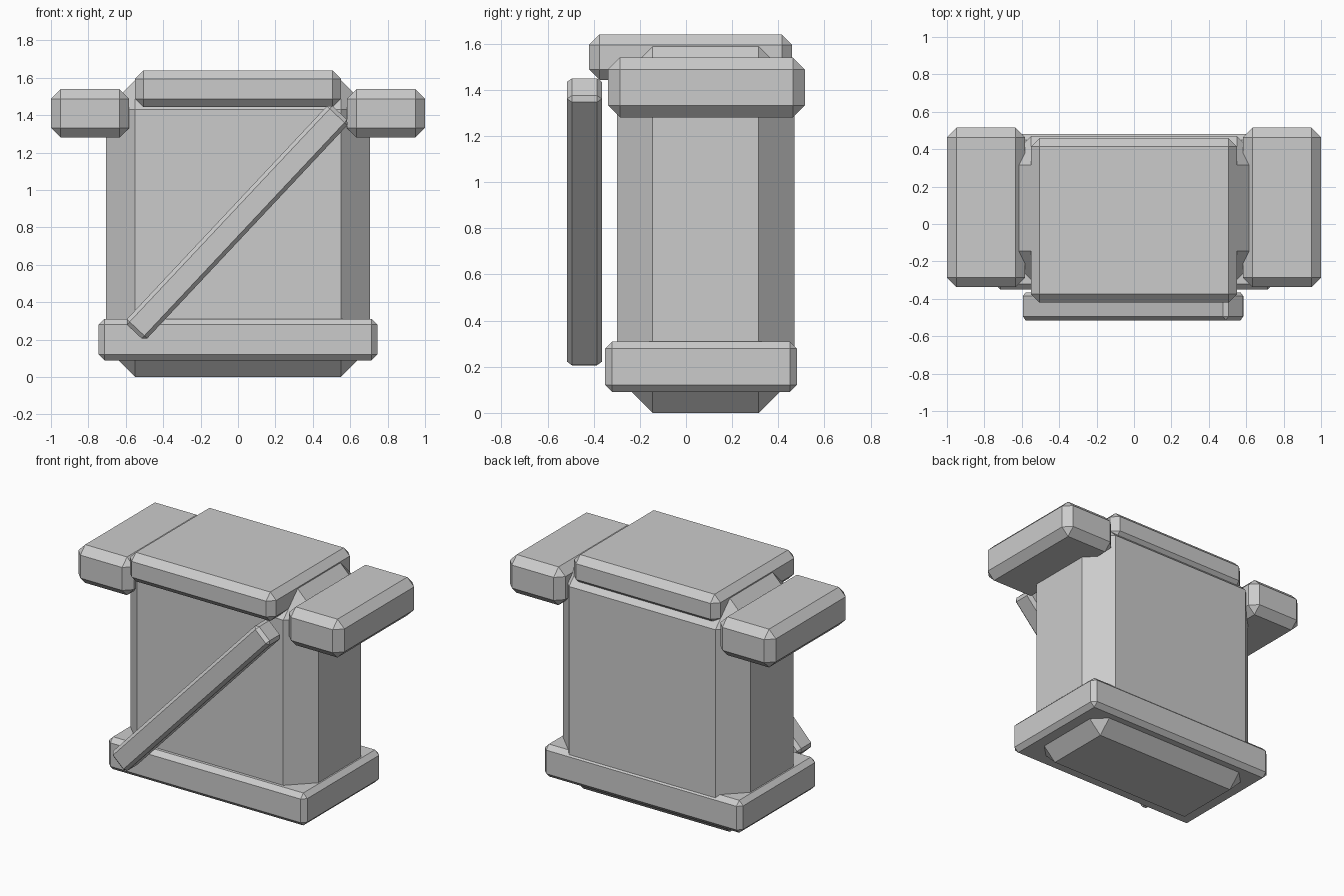
import bpy, bmesh
from math import radians
from mathutils import Matrix

if "Cube" in bpy.data.objects:
    bpy.data.objects.remove(bpy.data.objects["Cube"])


def block(name, x, y, z, bevel, tilt=0.0):
    """Chamfered box from (min, max) ranges, optionally tilted about y."""
    lo, hi = zip(x, y, z)
    size = [b - a for a, b in zip(lo, hi)]
    centre = [(a + b) / 2 for a, b in zip(lo, hi)]
    bm = bmesh.new()
    bmesh.ops.create_cube(bm, size=1, matrix=Matrix.Diagonal((*size, 1)))
    bmesh.ops.bevel(bm, geom=bm.edges[:], offset=bevel, offset_type='OFFSET',
                    segments=1, profile=0.5, affect='EDGES')
    mesh = bpy.data.meshes.new(name)
    bm.to_mesh(mesh)
    bm.free()
    ob = bpy.data.objects.new(name, mesh)
    ob.location = centre
    ob.rotation_euler.y = -tilt
    bpy.context.collection.objects.link(ob)
    return ob


# Torso with wide chamfers
block("torso", (-0.705, 0.705), (-0.30, 0.47), (0.0, 1.587), 0.155)

# Belt around the bottom
block("belt", (-0.745, 0.745), (-0.35, 0.48), (0.09, 0.31), 0.03)

# Collar slab on top
block("collar", (-0.55, 0.55), (-0.42, 0.46), (1.443, 1.64), 0.045)

# Shoulder pads, one per side
for side, label in ((-1, "left"), (1, "right")):
    x = sorted((side * 0.582, side * 1.0))
    block("shoulder_pad_" + label, x, (-0.338, 0.515), (1.28, 1.54), 0.052)

# Diagonal strap across the chest
block("chest_strap", (-0.8075, 0.7975), (-0.515, -0.365), (0.753, 0.903), 0.021,
      radians(46.8))
